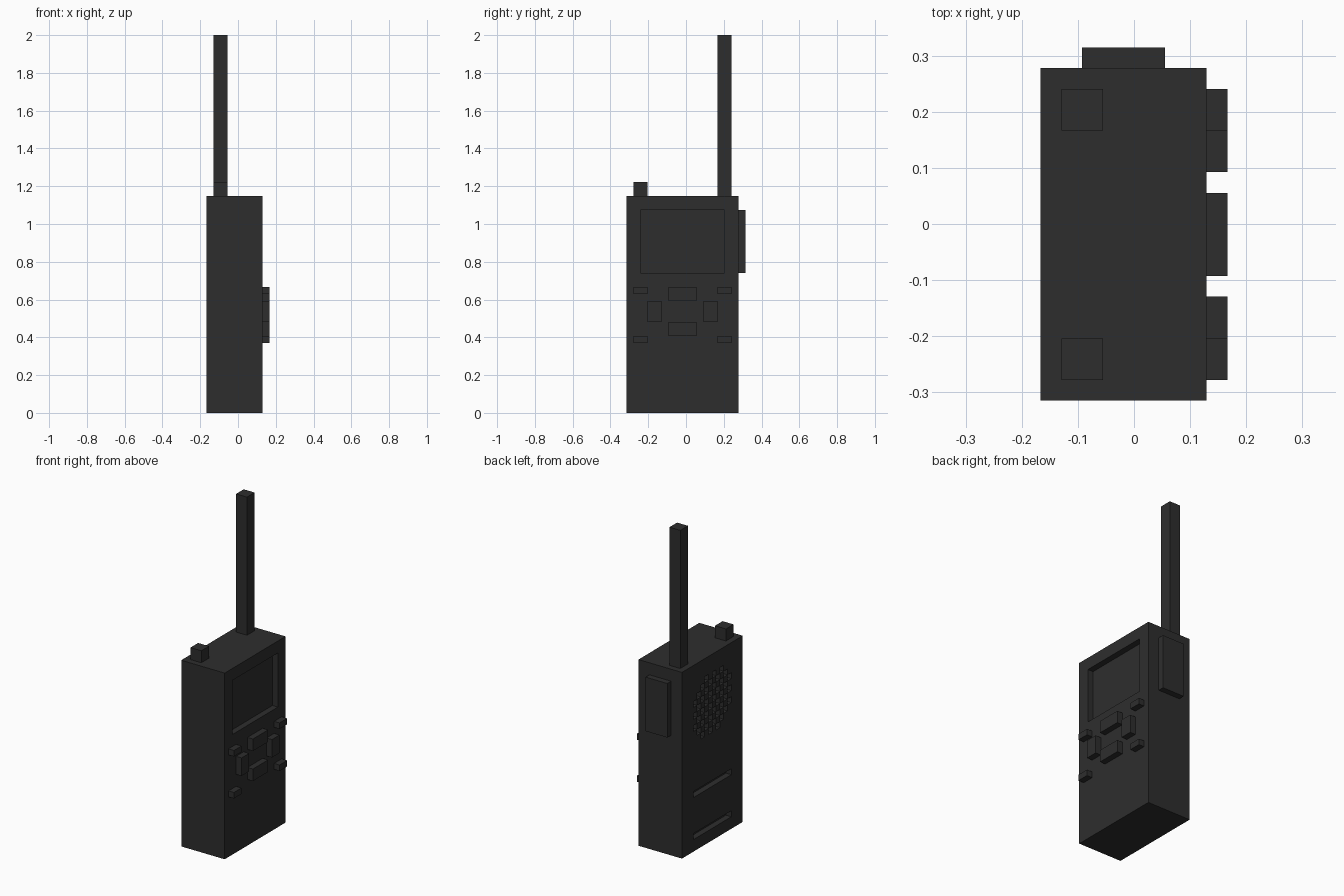
import bpy, bmesh
from mathutils import Vector

if "Cube" in bpy.data.objects:
    bpy.data.objects.remove(bpy.data.objects["Cube"])

U = 2 / 54                      # the whole radio sits on one square module
X0, X1 = -4.5, 3.5              # body limits, in modules
Y0, NY, NZ = -8.5, 16, 31

dark = bpy.data.materials.new("dark_grey_plastic")
dark.diffuse_color = (0.027, 0.027, 0.027, 1)
dark.use_nodes = True
dark.node_tree.nodes["Principled BSDF"].inputs["Base Color"].default_value = dark.diffuse_color


def quad(bm, pts, normal):
    f = bm.faces.new([bm.verts.new(Vector(p) * U) for p in pts])
    f.normal_update()
    if f.normal.dot(Vector(normal)) < 0:
        f.normal_flip()


def finish(bm, name):
    me = bpy.data.meshes.new(name)
    bm.to_mesh(me)
    bm.free()
    me.materials.append(dark)
    ob = bpy.data.objects.new(name, me)
    bpy.context.collection.objects.link(ob)
    return ob


def box(name, x, y, z):
    """Box from (min, max) ranges in modules."""
    bm = bmesh.new()
    bmesh.ops.create_cube(bm, size=1)
    for v in bm.verts:
        v.co = Vector([(r[0] + r[1]) / 2 + c * (r[1] - r[0])
                       for c, r in zip(v.co, (x, y, z))]) * U
    return finish(bm, name)


def panel(bm, x, out, depth):
    """Body face at x, facing out (+1/-1), with cells sunk by depth(j, k)."""
    for j in range(NY):
        for k in range(NZ):
            d = depth(j, k)
            xx = x - out * d
            y, z = Y0 + j, k
            quad(bm, [(xx, y, z), (xx, y + 1, z), (xx, y + 1, z + 1), (xx, y, z + 1)],
                 (out, 0, 0))
            # side walls of a recess
            for dj, dk in ((1, 0), (-1, 0), (0, 1), (0, -1)):
                n = depth(j + dj, k + dk)
                if n >= d:
                    continue
                xn = x - out * n
                if dj:
                    e = y + (dj > 0)
                    a, b = (e, z), (e, z + 1)
                else:
                    e = z + (dk > 0)
                    a, b = (y, e), (y + 1, e)
                quad(bm, [(xx, *a), (xx, *b), (xn, *b), (xn, *a)], (0, -dj, -dk))


def screen_depth(j, k):
    return 1 if 2 <= j <= 13 and 20 <= k <= 28 else 0


def rear_depth(j, k):
    # two grip grooves
    if 3 <= j <= 12 and k in (2, 9):
        return 1
    # round speaker grille of chequered holes
    r2 = (j + 0.5 - 8) ** 2 + (k + 0.5 - 23) ** 2
    return 1 if r2 < 27 and (j + k) % 2 == 0 else 0


# body with sunken screen and rear details
bm = bmesh.new()
panel(bm, X1, 1, screen_depth)
panel(bm, X0, -1, rear_depth)
Y1 = Y0 + NY
for y, s in ((Y0, -1), (Y1, 1)):
    quad(bm, [(X0, y, 0), (X1, y, 0), (X1, y, NZ), (X0, y, NZ)], (0, s, 0))
for z, s in ((0, -1), (NZ, 1)):
    quad(bm, [(X0, Y0, z), (X1, Y0, z), (X1, Y1, z), (X0, Y1, z)], (0, 0, s))
finish(bm, "body")

# top parts and side talk button
box("antenna", (-3.5, -1.5), (4.5, 6.5), (31, 54))
box("volume_knob", (-3.5, -1.5), (-7.5, -5.5), (31, 33))
box("talk_button", (-2.5, 1.5), (7.5, 8.5), (20, 29))

# keypad, mirrored about the body's middle plane
raised = (X1, X1 + 1)
for side, s in (("left", 1), ("right", -1)):
    def span(a, b):
        return tuple(sorted((-0.5 - s * a, -0.5 - s * b)))
    box(f"pad_{side}", raised, span(3, 5), (13, 16))
    box(f"upper_key_{side}", raised, span(5, 7), (17, 18))
    box(f"lower_key_{side}", raised, span(5, 7), (10, 11))
box("pad_up", raised, (-2.5, 1.5), (16, 18))
box("pad_down", raised, (-2.5, 1.5), (11, 13))
